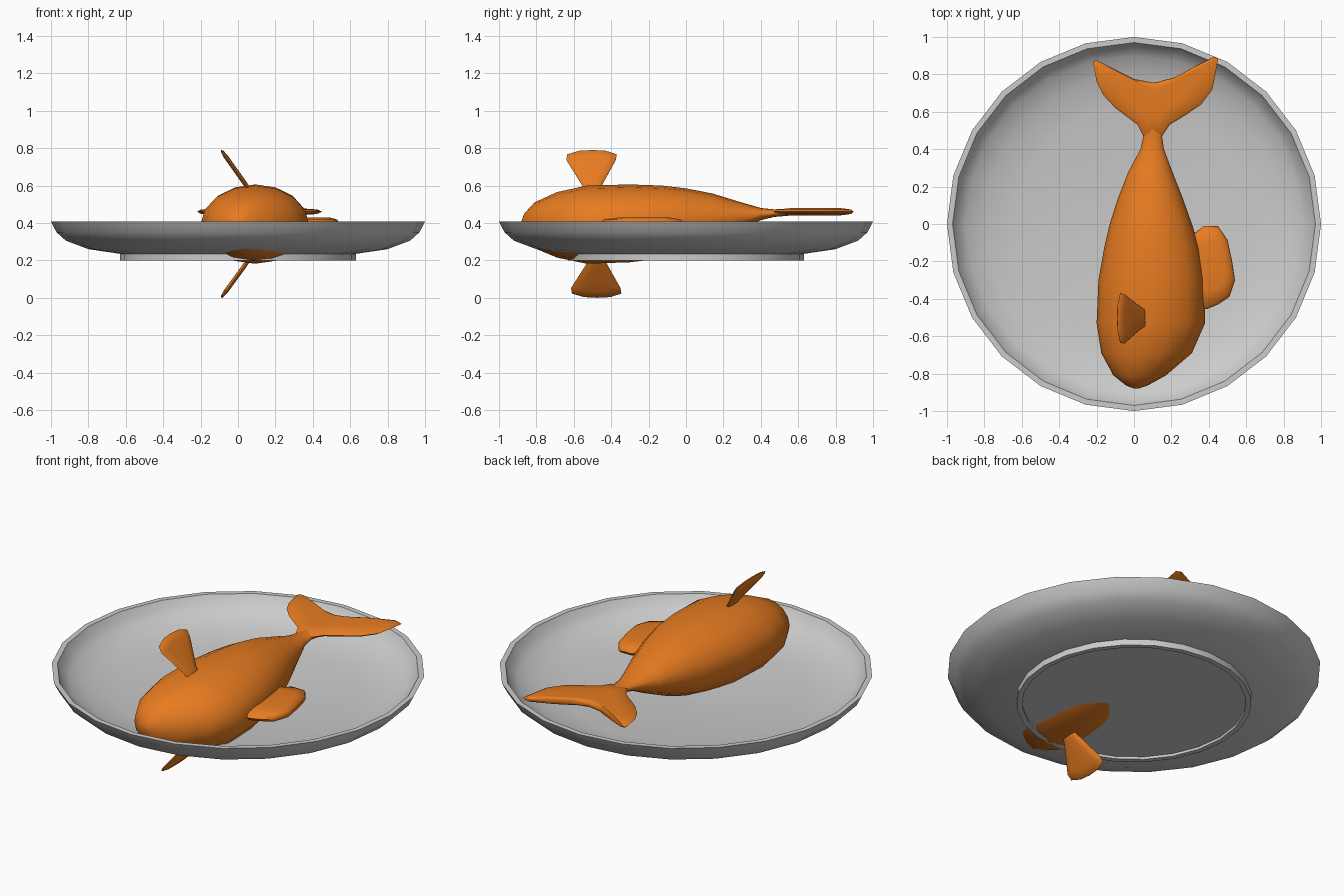
import bpy, bmesh, math
from mathutils import Vector

if "Cube" in bpy.data.objects:
    bpy.data.objects.remove(bpy.data.objects["Cube"])

orange = bpy.data.materials.new("orange")
orange.diffuse_color = (0.8, 0.2, 0.015, 1)
orange.use_nodes = True
orange.node_tree.nodes["Principled BSDF"].inputs["Base Color"].default_value = orange.diffuse_color


def finish(name, bm, angle, mat=None):
    bmesh.ops.recalc_face_normals(bm, faces=bm.faces)
    me = bpy.data.meshes.new(name)
    bm.to_mesh(me)
    bm.free()
    ob = bpy.data.objects.new(name, me)
    bpy.context.collection.objects.link(ob)
    if mat:
        me.materials.append(mat)
    bpy.ops.object.select_all(action='DESELECT')
    ob.select_set(True)
    bpy.context.view_layer.objects.active = ob
    bpy.ops.object.shade_smooth_by_angle(angle=math.radians(angle))
    return ob


def bridge(bm, a, b):
    n = len(a)
    for i in range(n):
        j = (i + 1) % n
        bm.faces.new((a[i], a[j], b[j], b[i]))


def loft(name, rings, angle, mat=None):
    bm = bmesh.new()
    loops = [[bm.verts.new(p) for p in r] for r in rings]
    for a, b in zip(loops, loops[1:]):
        bridge(bm, a, b)
    bm.faces.new(loops[0])
    bm.faces.new(loops[-1])
    return finish(name, bm, angle, mat)


def fin(name, outline, origin, u, v, thick):
    """Thin leaf: sharp outline in the middle, raised inset loops on each side."""
    o, u, v = Vector(origin), Vector(u), Vector(v)
    n = u.cross(v).normalized() * thick
    pts = [o + u * a + v * b for a, b in outline]
    c = sum(pts, Vector()) / len(pts)
    bm = bmesh.new()
    edge = [bm.verts.new(p) for p in pts]
    for s in (1, -1):
        prev = edge
        for k, h in ((0.93, 0.6), (0.6, 1.0)):
            loop = [bm.verts.new(c + (p - c) * k + n * s * h) for p in pts]
            bridge(bm, prev, loop)
            prev = loop
        top = bm.verts.new(c + n * s)
        for i in range(len(prev)):
            bm.faces.new((prev[i], prev[(i + 1) % len(prev)], top))
    return finish(name, bm, 60, mat=orange)


# Plate: 24-sided turned profile with a foot ring
plate_profile = [(0.02, 0.215), (0.60, 0.215), (0.60, 0.20), (0.63, 0.20), (0.63, 0.235),
                 (0.80, 0.26), (0.92, 0.305), (0.97, 0.35), (1.0, 0.408), (0.97, 0.408),
                 (0.945, 0.365), (0.90, 0.33), (0.80, 0.29), (0.63, 0.262), (0.02, 0.245)]
turn = [2 * math.pi * i / 24 for i in range(24)]
loft("plate", [[(r * math.cos(t), r * math.sin(t), z) for t in turn]
               for r, z in plate_profile], 50)

# Fish body: elliptical sections (y, left x, right x, bottom z, top z)
sections = [(-0.88, 0.0, 0.025, 0.385, 0.41), (-0.865, -0.04, 0.07, 0.33, 0.45),
            (-0.81, -0.11, 0.17, 0.265, 0.51), (-0.69, -0.175, 0.31, 0.215, 0.565),
            (-0.53, -0.20, 0.38, 0.182, 0.60), (-0.30, -0.19, 0.375, 0.19, 0.606),
            (-0.13, -0.16, 0.35, 0.21, 0.60), (0.0, -0.13, 0.31, 0.24, 0.585),
            (0.14, -0.085, 0.26, 0.29, 0.558), (0.28, -0.03, 0.205, 0.355, 0.515),
            (0.40, 0.035, 0.16, 0.415, 0.48), (0.47, 0.05, 0.15, 0.432, 0.473),
            (0.54, 0.03, 0.18, 0.438, 0.475), (0.64, 0.04, 0.18, 0.45, 0.468)]
ring = [2 * math.pi * i / 16 for i in range(16)]
loft("fish_body", [[((l + r) / 2 + (r - l) / 2 * math.cos(t), y,
                     (b + h) / 2 + (h - b) / 2 * math.sin(t)) for t in ring]
                   for y, l, r, b, h in sections], 60, orange)

# Tail fin: flat forked outline in x, y
tail = [(0.05, 0.47), (0.02, 0.53), (-0.10, 0.62), (-0.165, 0.69), (-0.20, 0.76),
        (-0.22, 0.87), (-0.20, 0.875), (-0.10, 0.825), (0.0, 0.775), (0.11, 0.755),
        (0.22, 0.785), (0.33, 0.845), (0.43, 0.895), (0.45, 0.885), (0.42, 0.72),
        (0.36, 0.64), (0.28, 0.585), (0.19, 0.53), (0.15, 0.47)]
fin("tail_fin", tail, (0, 0, 0.46), (1, 0, 0), (0, 1, 0), 0.02)

# Back fin: lies flat beside the body
back = [(0.25, -0.02), (0.33, -0.045), (0.37, -0.012), (0.45, -0.012), (0.50, -0.085),
        (0.525, -0.20), (0.54, -0.30), (0.51, -0.39), (0.45, -0.43), (0.39, -0.455),
        (0.25, -0.45)]
fin("back_fin", back, (0, 0, 0.40), (1, 0, 0), (0, 1, 0), 0.03)

# Pair of side fins: fans along y, swept outwards
fan = [(-0.04, -0.25), (-0.055, 0.0), (-0.14, 0.72), (-0.135, 0.88), (-0.07, 0.98),
       (0.0, 1.0), (0.07, 0.98), (0.13, 0.88), (0.125, 0.72), (0.05, 0.0), (0.04, -0.25)]
fin("upper_side_fin", fan, (0.045, -0.50, 0.60), (0, 1, 0), (-0.135, 0, 0.19), 0.012)
fin("lower_side_fin", fan, (0.045, -0.475, 0.185), (0, 1, 0), (-0.135, 0, -0.185), 0.012)
